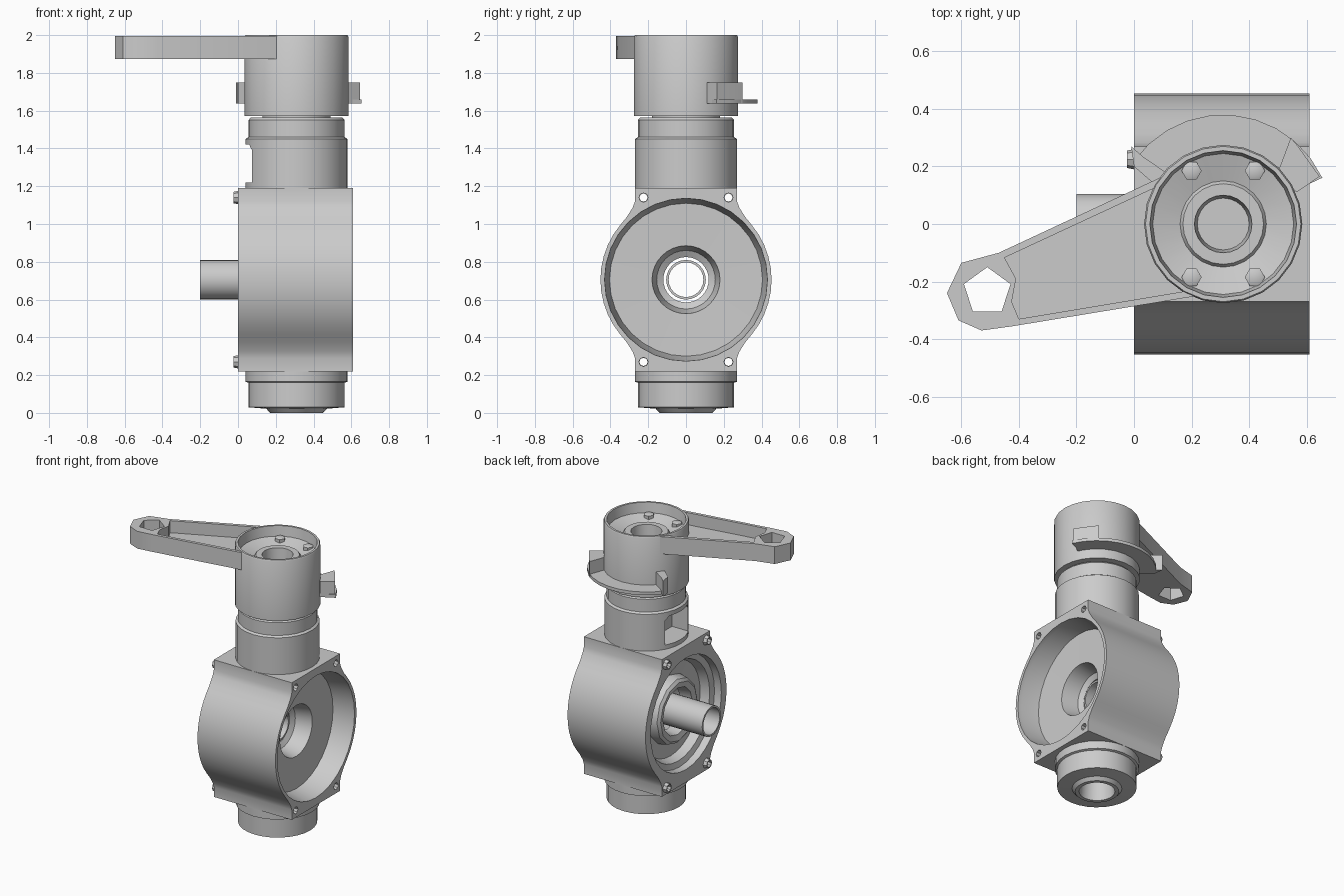
import bpy, bmesh, math
from mathutils import Vector

if "Cube" in bpy.data.objects:
    bpy.data.objects.remove(bpy.data.objects["Cube"])

CX = 0.31          # vertical axis of neck and lever
CZ = 0.705         # height of the horizontal shaft


def smooth(ob, angle=35):
    bpy.ops.object.select_all(action='DESELECT')
    ob.select_set(True)
    bpy.context.view_layer.objects.active = ob
    bpy.ops.object.shade_smooth_by_angle(angle=math.radians(angle))


def finish(name, bm, angle=35):
    bmesh.ops.recalc_face_normals(bm, faces=bm.faces)
    me = bpy.data.meshes.new(name)
    bm.to_mesh(me)
    bm.free()
    ob = bpy.data.objects.new(name, me)
    bpy.context.collection.objects.link(ob)
    smooth(ob, angle)
    return ob


def place(axis, u, v, h):
    return Vector((u, v, h)) if axis == 'Z' else Vector((h, u, v))


def lathe(name, prof, axis='Z', centre=(CX, 0), segs=24, closed=False):
    """Revolve (radius, height) points about a Z or X axis."""
    bm = bmesh.new()
    rings = []
    for r, h in prof:
        rings.append([bm.verts.new(place(axis, centre[0] + r * math.cos(t), centre[1] + r * math.sin(t), h))
                      for t in (2 * math.pi * i / segs for i in range(segs))])
    pairs = list(zip(rings, rings[1:]))
    if closed:
        pairs.append((rings[-1], rings[0]))
    else:
        bm.faces.new(rings[0])
        bm.faces.new(rings[-1])
    for a, b in pairs:
        for i in range(segs):
            j = (i + 1) % segs
            bm.faces.new((a[i], a[j], b[j], b[i]))
    return finish(name, bm)


def prism(name, pts, h0, h1, axis='Z', angle=35):
    """Extrude an outline between two heights."""
    bm = bmesh.new()
    lo = [bm.verts.new(place(axis, u, v, h0)) for u, v in pts]
    hi = [bm.verts.new(place(axis, u, v, h1)) for u, v in pts]
    bm.faces.new(lo)
    bm.faces.new(hi)
    for i in range(len(pts)):
        j = (i + 1) % len(pts)
        bm.faces.new((lo[i], lo[j], hi[j], hi[i]))
    return finish(name, bm, angle)


def cut(ob, *cutters):
    """Subtract each cutter, then delete it."""
    for c in cutters:
        c.hide_render = True
        m = ob.modifiers.new("cut", 'BOOLEAN')
        m.operation = 'DIFFERENCE'
        m.solver = 'EXACT'
        m.object = c
        bpy.ops.object.select_all(action='DESELECT')
        ob.select_set(True)
        bpy.context.view_layer.objects.active = ob
        while ob.modifiers[0] != m:
            bpy.ops.object.modifier_move_up(modifier=m.name)
        bpy.ops.object.modifier_apply(modifier=m.name)
        bpy.data.objects.remove(c)
    smooth(ob)


def circle(cx, cy, r, n, start=0.0):
    return [(cx + r * math.cos(start + 2 * math.pi * i / n),
             cy + r * math.sin(start + 2 * math.pi * i / n)) for i in range(n)]


# Drum housing: round body blended into square shoulders, open at both ends
arc = [(0.453 * math.cos(math.radians(a)), 0.453 * math.sin(math.radians(a))) for a in range(40, 0, -8)]
quarter = [(0.27, 0.485), (0.27, 0.415), (0.283, 0.38), (0.315, 0.33)] + arc
half = quarter + [(0.453, 0)] + [(y, -z) for y, z in reversed(quarter)]
outline = half + [(-y, z) for y, z in reversed(half)]
housing = prism("drum_housing", [(y, CZ + z) for y, z in outline], 0.0, 0.61, 'X')
cavity = lathe("cavity_cutter", [
    (0.405, -0.1), (0.39, 0.05), (0.35, 0.06), (0.33, 0.12), (0.17, 0.14), (0.12, 0.2),
    (0.12, 0.32), (0.155, 0.34), (0.18, 0.455), (0.405, 0.46), (0.43, 0.58), (0.435, 0.7)],
    'X', (0, CZ), 32)
bolts = [(sy * 0.225, CZ + sz * 0.435) for sy in (-1, 1) for sz in (-1, 1)]
cut(housing, cavity, *[prism("bolt_cutter", circle(y, z, 0.024, 8), -0.1, 0.7, 'X') for y, z in bolts])

# Bolt bosses on the shaft side
for y, z in bolts:
    lathe("bolt_boss", [(0.037, 0.01), (0.03, -0.025), (0.022, -0.025), (0.022, 0.01)],
          'X', (y, z), 8, True)

# Hollow drive shaft and its bearing ring
lathe("drive_shaft", [(0.105, -0.2), (0.105, 0.33), (0.092, 0.33), (0.092, -0.2)],
      'X', (0, CZ), 24, True)
lathe("bearing_ring", [(0.24, 0.15), (0.225, 0.07), (0.205, 0.055), (0.165, 0.065), (0.15, 0.15)],
      'X', (0, CZ), 12, True)

# Upper neck with a window on the shaft side
neck = lathe("upper_neck", [(0.27, 1.18), (0.27, 1.45), (0.255, 1.46), (0.255, 1.55), (0.24, 1.565),
                            (0.18, 1.565), (0.18, 1.6)], segs=28)
window = prism("window_cutter", [(-0.13, 1.22), (0.13, 1.22), (0.13, 1.39), (0.1, 1.42),
                                 (-0.1, 1.42), (-0.13, 1.39)], -0.1, 0.2, 'X')
cut(neck, window)

# Lower collar with a socket in the underside
lathe("lower_collar", [(0.27, 0.235), (0.27, 0.165), (0.255, 0.16), (0.255, 0.03), (0.16, 0.022),
                       (0.14, 0.0), (0.115, 0.0), (0.105, 0.15)], segs=28)

# Lever hub: a shallow cup with a central bore
lathe("lever_hub", [(0.17, 1.572), (0.275, 1.572), (0.275, 1.99), (0.27, 2.0), (0.255, 2.0), (0.245, 1.93),
                    (0.15, 1.90), (0.14, 1.915), (0.1, 1.915), (0.09, 1.8)], segs=24)
for sx in (-1, 1):
    for sy in (-1, 1):
        lathe("hub_screw", [(0.035, 1.89), (0.035, 1.935), (0.025, 1.94)], 'Z',
              (CX + sx * 0.11, sy * 0.185), 6)

# Lever arm: open channel running out to an eye
arm = prism("lever_arm", [(0.12, 0.175), (-0.47, -0.10), (-0.60, -0.135), (-0.65, -0.24), (-0.61, -0.335),
                          (-0.53, -0.37), (-0.42, -0.355), (0.2, -0.253), (0.31, -0.2), (0.31, 0.1)],
            1.873, 1.995)
cut(arm,
    prism("channel_cutter", [(0.14, 0.157), (-0.45, -0.117), (-0.41, -0.19), (-0.425, -0.27),
                             (-0.40, -0.33), (0.2, -0.23)], 1.91, 2.1),
    prism("eye_cutter", circle(-0.51, -0.235, 0.085, 5, math.pi / 2), 1.8, 2.1),
    lathe("hub_cutter", [(0.262, 1.7), (0.262, 2.2)]))

# Stop flange round the back of the hub, with a stop block at each end
angles = [math.radians(25 + 120 * i / 10) for i in range(11)]
ring = [(CX + 0.38 * math.cos(a), 0.38 * math.sin(a)) for a in angles]
ring += [(CX + 0.26 * math.cos(a), 0.26 * math.sin(a)) for a in reversed(angles)]
prism("stop_flange", ring, 1.638, 1.66)
prism("stop_block", [(0.545, 0.30), (0.57, 0.27), (0.645, 0.165), (0.565, 0.11), (0.50, 0.18)], 1.638, 1.75)
prism("stop_block", [(-0.01, 0.27), (0.0, 0.20), (0.08, 0.13), (0.11, 0.18), (0.03, 0.235)], 1.638, 1.75)
